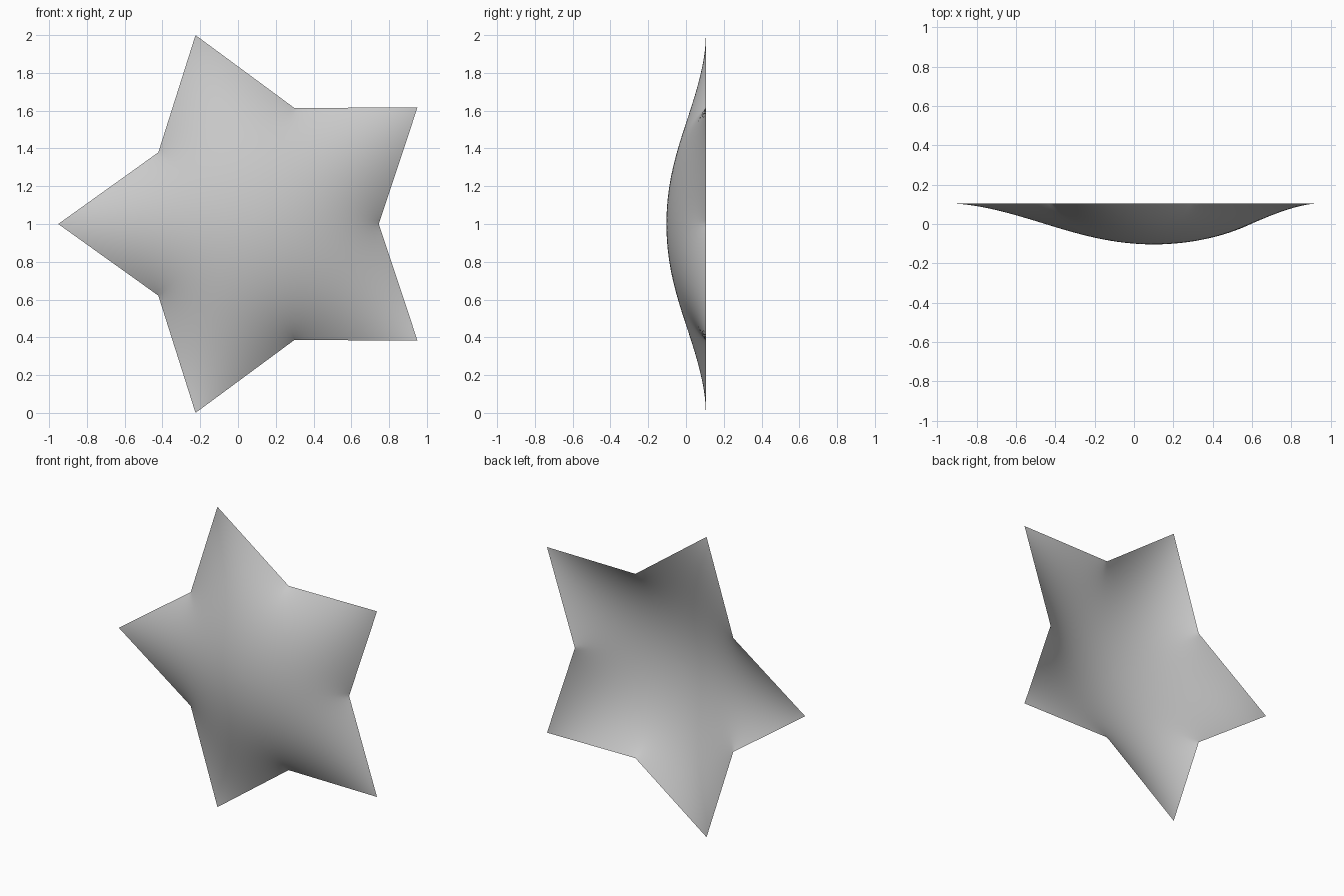
import bpy, bmesh, math
from mathutils import Vector

if "Cube" in bpy.data.objects:
    bpy.data.objects.remove(bpy.data.objects["Cube"])

R_TIP, R_NOTCH, CX, CZ = 1.0515, 0.645, 0.1, 1.0
Y_RIM, DEPTH = 0.105, 0.209
N = 28          # grid divisions per star sector

bm = bmesh.new()


def corner(k):
    # even corners are notches, odd corners are tips
    r = R_TIP if k % 2 else R_NOTCH
    a = k * math.pi / 5
    return Vector((CX + r * math.cos(a), Y_RIM, CZ + r * math.sin(a)))


# Flat star: ten triangular sectors, each filled with an even grid
centre = Vector((CX, Y_RIM, CZ))
for k in range(10):
    a, b = corner(k) - centre, corner(k + 1) - centre
    rows = [[bm.verts.new(centre + a * ((i - j) / N) + b * (j / N))
             for j in range(i + 1)] for i in range(N + 1)]
    for i in range(N):
        for j in range(i + 1):
            bm.faces.new((rows[i][j], rows[i + 1][j], rows[i + 1][j + 1]))
            if j < i:
                bm.faces.new((rows[i][j], rows[i + 1][j + 1], rows[i][j + 1]))
bmesh.ops.remove_doubles(bm, verts=bm.verts[:], dist=1e-4)
bm.verts.index_update()
bm.normal_update()
bmesh.ops.reverse_faces(bm, faces=[f for f in bm.faces if f.normal.y > 0])

# Inflate like a membrane held at its rim (uniform pressure)
nbrs = [[] for _ in bm.verts]
for e in bm.edges:
    w = 0.0
    for f in e.link_faces:
        o = next(v for v in f.verts if v not in e.verts)
        p, q = e.verts[0].co - o.co, e.verts[1].co - o.co
        w += 0.5 * p.dot(q) / p.cross(q).length
    i, j = e.verts[0].index, e.verts[1].index
    nbrs[i].append((j, w))
    nbrs[j].append((i, w))
free = [(v.index, nbrs[v.index], sum(w for _, w in nbrs[v.index]),
         sum(f.calc_area() for f in v.link_faces) / 3)
        for v in bm.verts if not v.is_boundary]
u = [0.0] * len(bm.verts)
for _ in range(350):
    for i, links, total, area in free:
        s = area
        for j, w in links:
            s += w * u[j]
        u[i] += 1.85 * (s / total - u[i])
peak = max(u)
for v in bm.verts:
    v.co.y = Y_RIM - DEPTH * u[v.index] / peak

mesh = bpy.data.meshes.new("star_shell")
bm.to_mesh(mesh)
bm.free()
for p in mesh.polygons:
    p.use_smooth = True
star = bpy.data.objects.new("star_shell", mesh)
bpy.context.collection.objects.link(star)
